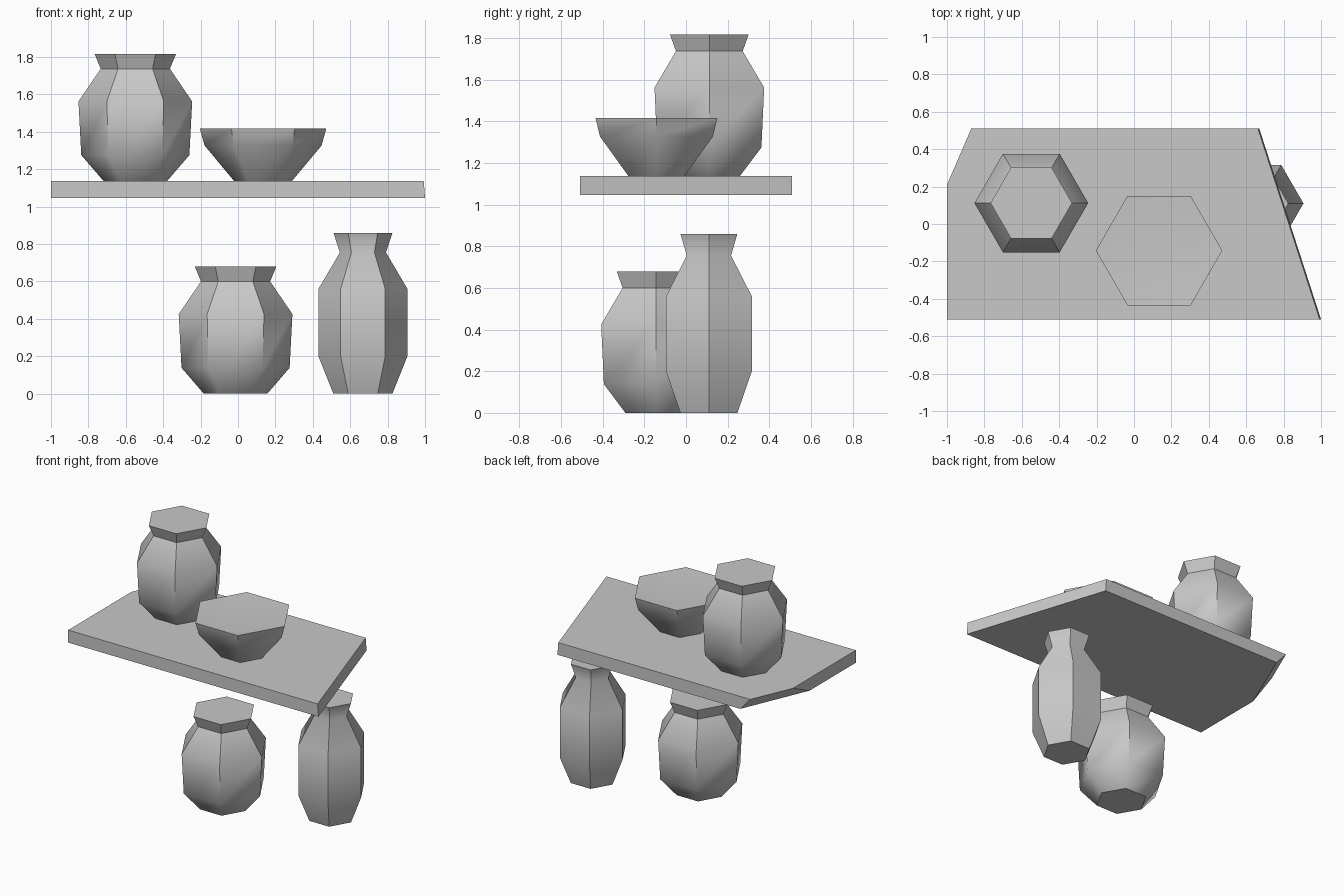
import bpy
import bmesh
from math import cos, sin, pi, radians

cube = bpy.data.objects.get("Cube")
if cube:
    bpy.data.objects.remove(cube, do_unlink=True)

# One plain grey for everything
GREY = (0.58, 0.58, 0.58, 1.0)
grey = bpy.data.materials.new("plain_grey")
grey.use_nodes = True
grey.diffuse_color = GREY
grey.node_tree.nodes["Principled BSDF"].inputs["Base Color"].default_value = GREY


def finish(name, bm, location, smooth):
    bmesh.ops.recalc_face_normals(bm, faces=bm.faces)
    mesh = bpy.data.meshes.new(name)
    bm.to_mesh(mesh)
    bm.free()
    mesh.materials.append(grey)
    obj = bpy.data.objects.new(name, mesh)
    obj.location = location
    bpy.context.collection.objects.link(obj)
    if smooth:
        bpy.ops.object.select_all(action="DESELECT")
        obj.select_set(True)
        bpy.context.view_layer.objects.active = obj
        bpy.ops.object.shade_smooth_by_angle(angle=radians(49))
    return obj


def loft(bm, rings):
    """Join rings of points with side faces; return the vertex rings."""
    loops = [[bm.verts.new(p) for p in ring] for ring in rings]
    n = len(loops[0])
    for low, high in zip(loops, loops[1:]):
        for i in range(n):
            j = (i + 1) % n
            bm.faces.new((low[i], low[j], high[j], high[i]))
    bm.faces.new(loops[0][::-1])
    return loops


def vessel(name, profile, location, dip=0.0):
    """Six-sided pot from (radius, height) pairs, with a closed top."""
    bm = bmesh.new()
    rings = [[(r * cos(i * pi / 3), r * sin(i * pi / 3), z) for i in range(6)]
             for r, z in profile]
    top = loft(bm, rings)[-1]
    if dip:
        centre = bm.verts.new((0, 0, profile[-1][1] - dip))
        for i in range(6):
            bm.faces.new((top[i], top[(i + 1) % 6], centre))
    else:
        bm.faces.new(top)
    return finish(name, bm, location, True)


# Shelf board with a slanted end and an undercut corner
SHELF_LOW, SHELF_TOP = 1.047, 1.137
outline_low = [(-1, -0.51), (1, -0.51), (0.67, 0.51), (-0.79, 0.51), (-1, 0.02)]
outline_top = [(-1, -0.51), (0.993, -0.51), (0.663, 0.51), (-0.87, 0.51), (-1, 0.21)]
board = bmesh.new()
ends = loft(board, [[(x, y, SHELF_LOW) for x, y in outline_low],
                    [(x, y, SHELF_TOP) for x, y in outline_top]])
board.faces.new(ends[-1])
finish("shelf", board, (0, 0, 0), False)

# Two matching round jars
jar = [(0.17, 0), (0.289, 0.138), (0.304, 0.425), (0.185, 0.6), (0.218, 0.68)]
vessel("shelf_jar", jar, (-0.549, 0.112, SHELF_TOP))
vessel("lower_jar", jar, (-0.013, -0.144, 0))

# Tall vase
vase = [(0.158, 0), (0.238, 0.2), (0.238, 0.56), (0.123, 0.755), (0.157, 0.858)]
vessel("tall_vase", vase, (0.668, 0.11, 0))

# Bowl on the shelf
bowl = [(0.155, 0), (0.313, 0.19), (0.338, 0.28)]
vessel("bowl", bowl, (0.134, -0.142, SHELF_TOP), dip=0.02)
